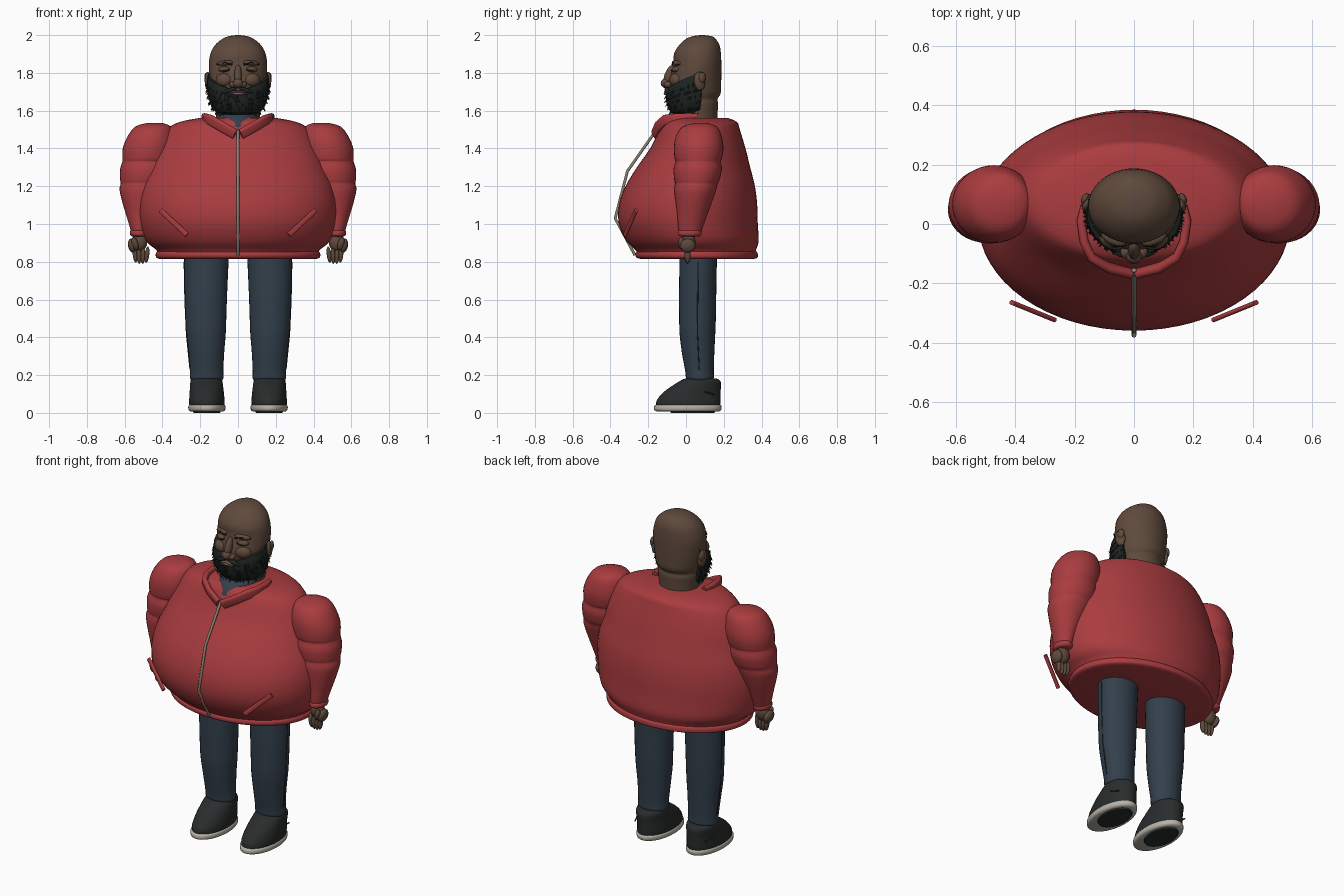
import bpy, bmesh, math, random
from mathutils import Vector, Matrix, Euler

random.seed(4)


def mat(name, c):
    m = bpy.data.materials.new(name)
    m.diffuse_color = (*c, 1)
    return m


RED = mat("red_cloth", (.40, .045, .05))
DENIM = mat("denim", (.032, .05, .07))
SKIN = mat("skin", (.115, .068, .046))
HAIR = mat("hair", (.013, .019, .017))
SHOE = mat("shoe_black", (.022, .025, .025))
SOLE = mat("sole_cream", (.48, .45, .39))
ZIP = mat("zip_metal", (.26, .22, .15))
LIP = mat("lip", (.22, .09, .075))


def finish(name, bm, m, mirror=False, angle=50):
    bmesh.ops.recalc_face_normals(bm, faces=bm.faces)
    me = bpy.data.meshes.new(name)
    bm.to_mesh(me)
    bm.free()
    ob = bpy.data.objects.new(name, me)
    bpy.context.collection.objects.link(ob)
    me.materials.append(m)
    bpy.ops.object.select_all(action='DESELECT')
    bpy.context.view_layer.objects.active = ob
    ob.select_set(True)
    bpy.ops.object.shade_smooth_by_angle(angle=math.radians(angle))
    if mirror:
        ob.modifiers.new("mirror", 'MIRROR')
    return ob


def spline(pts, sub):
    """Catmull-Rom through tuples of any length"""
    out = []
    for i in range(len(pts) - 1):
        p = [pts[max(0, min(len(pts) - 1, i + k))] for k in (-1, 0, 1, 2)]
        for j in range(sub):
            t = j / sub
            out.append([.5 * (2 * b + (c - a) * t + (2 * a - 5 * b + 4 * c - d) * t * t
                              + (3 * b - a - 3 * c + d) * t ** 3) for a, b, c, d in zip(*p)])
    return out + [list(pts[-1])]


def loft(name, rings, m, n=40, sub=3, mirror=False, angle=50):
    """Rings are (centre x, front y, back y, z, half width)"""
    bm = bmesh.new()
    loops = []
    for cx, f, b, z, rx in spline(rings, sub):
        loops.append([bm.verts.new((cx + rx * math.cos(2 * math.pi * i / n),
                                    (f + b) / 2 + (b - f) / 2 * math.sin(2 * math.pi * i / n), z))
                      for i in range(n)])
    for a, b in zip(loops, loops[1:]):
        for i in range(n):
            bm.faces.new((a[i], a[(i + 1) % n], b[(i + 1) % n], b[i]))
    bm.faces.new(loops[0])
    bm.faces.new(loops[-1])
    return finish(name, bm, m, mirror, angle)


def balls(name, items, m, mirror=False):
    """Ellipsoids: (centre, radii, rotation)"""
    bm = bmesh.new()
    for c, r, rot in items:
        bmesh.ops.create_uvsphere(bm, u_segments=20, v_segments=12, radius=1,
                                  matrix=Matrix.LocRotScale(Vector(c), Euler(rot), Vector(r)))
    return finish(name, bm, m, mirror)


def tube(name, pts, rad, m, mirror=False, extrude=0):
    cu = bpy.data.curves.new(name, 'CURVE')
    cu.dimensions = '3D'
    cu.bevel_depth, cu.bevel_resolution, cu.extrude = rad, 3, extrude
    cu.use_fill_caps = True
    sp = cu.splines.new('POLY')
    sp.points.add(len(pts) - 1)
    for p, q in zip(sp.points, pts):
        p.co = (*q, 1)
    ob = bpy.data.objects.new(name, cu)
    bpy.context.collection.objects.link(ob)
    cu.materials.append(m)
    if mirror:
        ob.modifiers.new("mirror", 'MIRROR')
    return ob


# Jacket: body, hem band, sleeves, cuffs
loft("jacket_body", [(0, -.25, .365, .825, .42), (0, -.265, .37, .86, .43), (0, -.315, .385, .91, .487),
                     (0, -.355, .380, 1.0, .518), (0, -.355, .377, 1.1, .525), (0, -.32, .365, 1.2, .508),
                     (0, -.26, .34, 1.3, .468), (0, -.19, .315, 1.4, .43), (0, -.14, .285, 1.5, .375),
                     (0, -.12, .27, 1.54, .31), (0, -.09, .22, 1.562, .2)], RED, n=64)
loft("jacket_hem", [(0, -.24, .36, .815, .415), (0, -.262, .378, .822, .432), (0, -.268, .38, .838, .436),
                    (0, -.26, .375, .853, .43), (0, -.23, .35, .86, .41)], RED, n=64)
loft("sleeve", [(.44, .05, .11, 1.535, .04), (.45, -.02, .165, 1.515, .095), (.462, -.055, .19, 1.46, .125),
                (.472, -.064, .198, 1.40, .138), (.478, -.06, .19, 1.345, .134), (.482, -.055, .185, 1.33, .13),
                (.487, -.066, .19, 1.29, .137), (.492, -.062, .178, 1.235, .132), (.495, -.057, .168, 1.215, .126),
                (.503, -.062, .16, 1.18, .124), (.513, -.054, .135, 1.11, .098), (.520, -.046, .112, 1.05, .073),
                (.523, -.042, .09, .99, .052), (.524, -.036, .078, .955, .042)], RED, n=36, mirror=True)
loft("cuff", [(.525, -.03, .07, .935, .035), (.525, -.042, .08, .942, .046), (.525, -.042, .082, .96, .047),
              (.524, -.03, .07, .975, .038)], RED, n=28, mirror=True)
# Collar flaps, zip, pocket welts
tube("collar_flap", [(.165, .06, 1.555), (.178, .01, 1.558), (.168, -.06, 1.555), (.145, -.11, 1.55),
                     (.09, -.145, 1.518), (.015, -.163, 1.475)], .015, RED, True, .014)
tube("zip", [(0, -.155, 1.50), (0, -.31, 1.28), (0, -.375, 1.03), (0, -.27, .835)], .008, ZIP)
tube("pocket_welt", [(.41, -.265, 1.072), (.27, -.322, .942)], .008, RED, True, .006)
# Shirt showing in the neck opening
loft("shirt", [(0, -.13, .15, 1.44, .12), (0, -.138, .17, 1.5, .115), (0, -.115, .17, 1.55, .11),
               (0, -.08, .16, 1.58, .10)], DENIM)

# Trousers with side seam
loft("trouser_leg", [(.165, -.035, .165, .9, .118), (.168, -.035, .163, .78, .117), (.17, -.037, .160, .62, .112),
                     (.17, -.036, .158, .5, .108), (.169, -.034, .155, .42, .104), (.167, -.022, .15, .32, .094),
                     (.166, -.004, .147, .22, .088), (.166, 0, .147, .185, .089), (.166, .01, .135, .172, .08)],
     DENIM, n=32, mirror=True)
tube("trouser_seam", [(.285, .064, .8), (.281, .062, .6), (.273, .061, .42), (.254, .07, .23)], .003, SHOE, True)

# Shoes: tread, sole, upper, lace ends
loft("shoe_tread", [(.165, -.08, .15, .0, .07), (.165, -.09, .16, .02, .08)], SHOE, sub=1, mirror=True)
loft("shoe_sole", [(.165, -.155, .175, .008, .088), (.165, -.168, .186, .016, .097), (.165, -.168, .188, .036, .098),
                   (.165, -.155, .178, .044, .09)], SOLE, mirror=True)
loft("shoe_upper", [(.165, -.157, .18, .035, .092), (.165, -.157, .183, .06, .094), (.165, -.138, .183, .09, .092),
                    (.166, -.10, .184, .125, .089), (.167, -.05, .186, .158, .086), (.167, -.015, .172, .178, .08),
                    (.167, .01, .14, .184, .06)], SHOE, mirror=True)
tube("shoe_pull", [(.25, .10, .112), (.235, .15, .096)], .004, SHOE, True)

# Hands: palm, fist side, thumb, fingers
parts = [((.522, .015, .905), (.042, .035, .05), (0, 0, 0)), ((.525, .015, .94), (.03, .03, .03), (0, 0, 0)),
         ((.560, .01, .885), (.022, .04, .038), (0, .2, 0)), ((.545, -.022, .895), (.017, .018, .036), (.2, .3, 0))]
parts += [((.482 + .021 * i, .008, .838 - .006 * (i in (1, 2))), (.0125, .017, .043), (0, -.12 + .07 * i, 0))
          for i in range(4)]
balls("hand", parts, SKIN, True)

# Head with neck roll
loft("head", [(0, -.04, .165, 1.52, .112), (0, -.04, .168, 1.60, .118), (0, -.04, .17, 1.64, .122),
              (0, -.06, .166, 1.662, .124), (0, -.08, .183, 1.69, .135), (0, -.088, .186, 1.74, .146),
              (0, -.080, .187, 1.79, .152), (0, -.066, .187, 1.85, .154), (0, -.064, .185, 1.90, .146),
              (0, -.038, .178, 1.945, .124), (0, .0, .157, 1.98, .083), (0, .035, .135, 1.994, .05),
              (0, .075, .095, 2.0, .01)], SKIN, n=48)
balls("ear", [((.158, .072, 1.755), (.016, .03, .05), (.15, 0, .35)), ((.165, .085, 1.775), (.012, .02, .028), (0, 0, .4))],
      SKIN, True)
balls("nose", [((0, -.088, 1.785), (.02, .026, .06), (-.35, 0, 0)), ((0, -.108, 1.745), (.026, .026, .025), (0, 0, 0))],
      SKIN)
balls("nostril", [((.028, -.094, 1.738), (.018, .022, .017), (0, 0, 0))], SKIN, True)
balls("cheek", [((.075, -.055, 1.762), (.045, .03, .036), (0, 0, .4))], SKIN, True)
balls("eyelid", [((.072, -.052, 1.818), (.033, .022, .016), (0, 0, .4)), ((.068, -.048, 1.852), (.045, .022, .014), (0, .1, .4))],
      SKIN, True)
tube("eye_line", [(.042, -.074, 1.818), (.07, -.076, 1.811), (.098, -.054, 1.816)], .0035, HAIR, True)
tube("eyebrow", [(.03, -.072, 1.842), (.07, -.071, 1.856), (.112, -.038, 1.845)], .004, HAIR, True)


# Beard shell, its upper edge dipping to the mouth, with bristles
def beard_point(u, r, t):
    a = u * math.radians(108)
    top = 1.705 + .105 * abs(u) ** 1.2
    return Vector((.164 * r * math.sin(a), .04 - .147 * r * math.cos(a), top * (1 - t) + (1.572 + .012 * abs(u)) * t))


bm = bmesh.new()
rows = [(.8, 0), (.97, 0), (1, .1), (1, .25), (.99, .4), (.96, .55), (.91, .7), (.83, .85), (.7, .95), (.5, 1), (.2, 1)]
cols = [(-1, .75)] + [(i / 20, 1) for i in range(-20, 21)] + [(1, .75)]
grid = []
for r, t in rows:
    row = []
    for u, k in cols:
        jit = random.uniform(-.003, .003)
        row.append(bm.verts.new(beard_point(u, r * k + jit * 5, t)))
    grid.append(row)
for a, b in zip(grid, grid[1:]):
    for i in range(len(cols) - 1):
        bm.faces.new((a[i], a[i + 1], b[i + 1], b[i]))
bm.faces.new(grid[-1])
finish("beard", bm, HAIR, angle=60)

bm = bmesh.new()
for _ in range(260):
    u = random.uniform(-1, 1)
    r, t = random.choice(rows[3:10])
    p = beard_point(u, r, t)
    d = Vector((p.x, p.y - .04, -.14 - .1 * random.random())).normalized()
    rot = d.to_track_quat('Z', 'Y')
    bmesh.ops.create_cone(bm, segments=4, radius1=.005, radius2=.0006, depth=.024, cap_ends=True,
                          matrix=Matrix.LocRotScale(p + d * .004, rot, None))
finish("beard_bristles", bm, HAIR)

# Mouth and moustache
balls("lower_lip", [((0, -.104, 1.69), (.042, .014, .008), (0, 0, 0))], LIP)
balls("upper_lip", [((.018, -.104, 1.70), (.028, .013, .006), (0, .15, .15))], LIP, True)
balls("moustache", [((.045, -.092, 1.706), (.042, .018, .012), (0, .35, .35))], HAIR, True)
